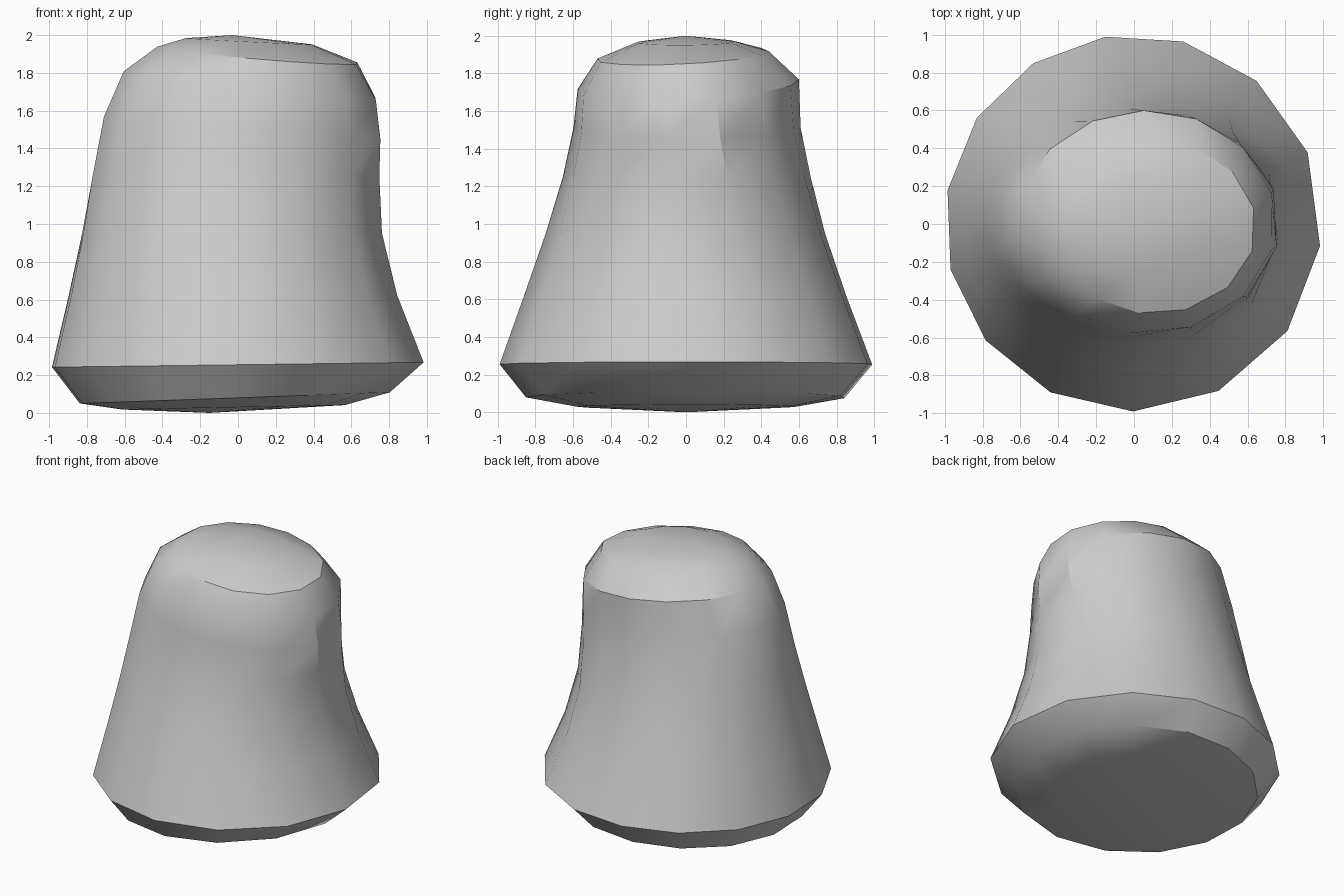
import bpy, bmesh
from math import sin, cos, radians

cube = bpy.data.objects.get("Cube")
if cube:
    bpy.data.objects.remove(cube, do_unlink=True)

# Single clay-grey material
grey = bpy.data.materials.new("light grey")
grey.use_nodes = True
colour = (0.6, 0.6, 0.6, 1)
grey.diffuse_color = colour
grey.node_tree.nodes["Principled BSDF"].inputs["Base Color"].default_value = colour

# Directions of the uneven fourteen-sided outline, in degrees
angles = [-90, -63, -35, -7, 22, 49, 74.5, 98.5, 122, 146, 170, 194.3, 218.6, 244]

# Rings: x min, x max, y min, y max, height, slope along x, slope along y, twist
rings = [
    (-.62, .57, -.58, .58, .03, .02, 0, 0),          # underside
    (-.85, .81, -.85, .85, .08, .036, 0, 0),         # foot edge
    (-1, .99, -.99, 1, .255, .013, 0, 0),            # flared rim
    (-.91, .85, -.86, .86, .62, 0, 0, 0),            # skirt
    (-.84, .77, -.745, .745, .95, 0, 0, -1),
    (-.785, .76, -.655, .665, 1.25, 0, 0, -3),       # waist
    (-.72, .77, -.6, .61, 1.51, -.08, 0, -5),
    (-.61, .75, -.58, .6, 1.744, -.113, .05, -7),    # shoulder
    (-.43, .645, -.475, .44, 1.905, -.085, .05, -9), # crown edge
    (-.28, .4, -.26, .26, 1.97, -.05, .01, -9),      # crown
]

bm = bmesh.new()
loops = []
for x0, x1, y0, y1, height, slope_x, slope_y, twist in rings:
    loop = []
    for a in angles:
        t = radians(a + twist)
        x = (x0 + x1) / 2 + (x1 - x0) / 2 * cos(t)
        y = (y0 + y1) / 2 + (y1 - y0) / 2 * sin(t)
        loop.append(bm.verts.new((x, y, height + slope_x * x + slope_y * y)))
    loops.append(loop)

# Skin between neighbouring rings
n = len(angles)
for low, high in zip(loops, loops[1:]):
    for i in range(n):
        j = (i + 1) % n
        bm.faces.new((low[i], low[j], high[j], high[i]))

# Shallow domes close both ends
for loop, tip in ((loops[0], (-.15, 0, 0)), (loops[-1], (-.03, 0, 2))):
    centre = bm.verts.new(tip)
    for i in range(n):
        bm.faces.new((loop[i], loop[(i + 1) % n], centre))

bmesh.ops.recalc_face_normals(bm, faces=bm.faces)
mesh = bpy.data.meshes.new("bell_body")
bm.to_mesh(mesh)
bm.free()
mesh.materials.append(grey)

body = bpy.data.objects.new("bell_body", mesh)
bpy.context.collection.objects.link(body)
bpy.context.view_layer.objects.active = body
body.select_set(True)
bpy.ops.object.shade_smooth_by_angle(angle=radians(32))
